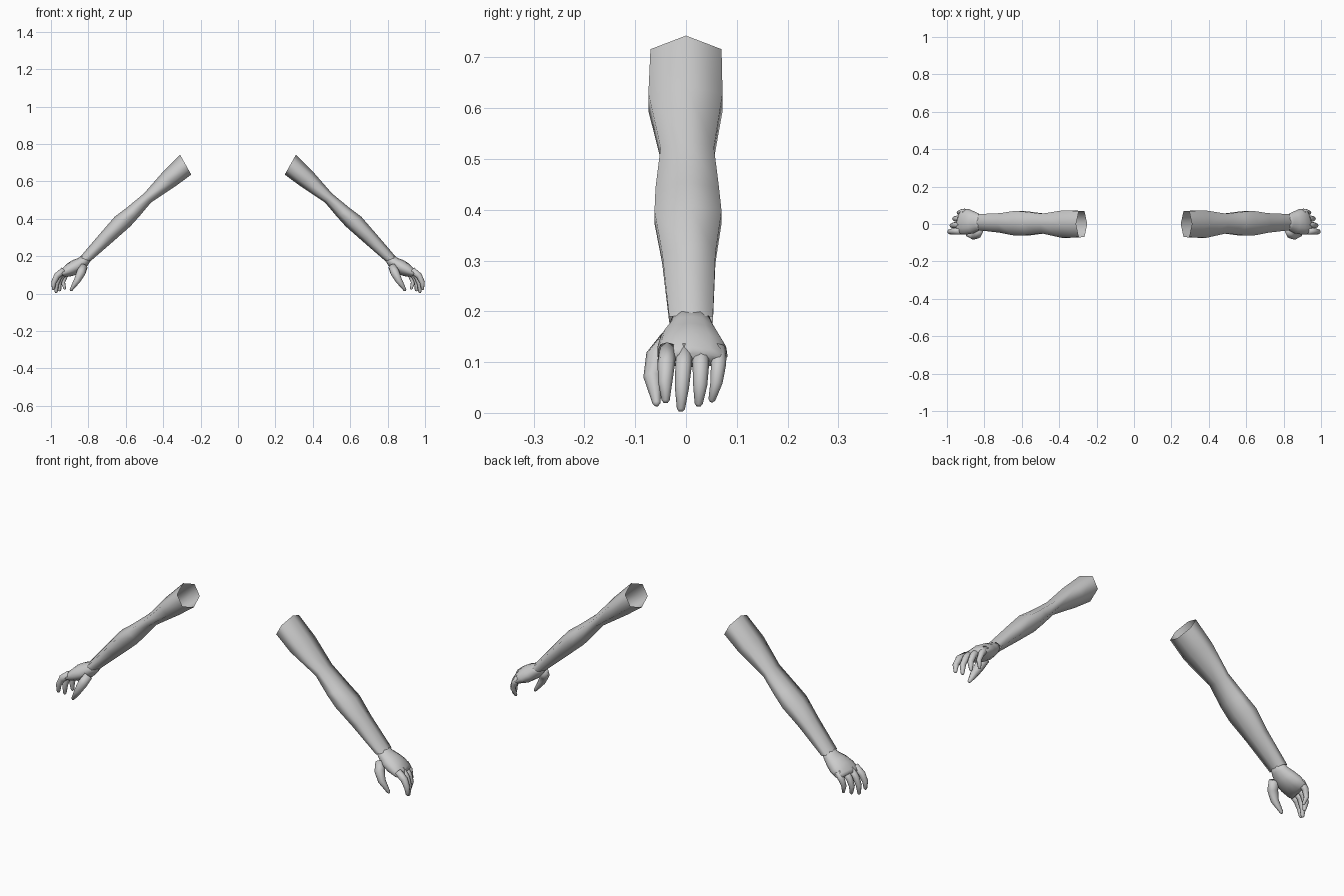
import bpy, bmesh, math
from mathutils import Vector

if "Cube" in bpy.data.objects:
    bpy.data.objects.remove(bpy.data.objects["Cube"])

skin = bpy.data.materials.new("plain grey")
skin.diffuse_color = (0.6, 0.6, 0.6, 1)
skin.use_nodes = True
skin.node_tree.nodes["Principled BSDF"].inputs["Base Color"].default_value = skin.diffuse_color


def loft(name, rings, cap_start=False, cap_end=False):
    """Skin a list of equal-sized point rings and mirror it to the other side."""
    bm = bmesh.new()
    loops = [[bm.verts.new(p) for p in ring] for ring in rings]
    n = len(loops[0])
    for a, b in zip(loops, loops[1:]):
        for i in range(n):
            j = (i + 1) % n
            bm.faces.new((a[i], a[j], b[j], b[i]))
    if cap_start:
        bm.faces.new(loops[0][::-1])
    if cap_end:
        bm.faces.new(loops[-1])
    bmesh.ops.recalc_face_normals(bm, faces=bm.faces)
    for f in bm.faces:
        f.smooth = True
    mesh = bpy.data.meshes.new(name)
    bm.to_mesh(mesh)
    bm.free()
    mesh.materials.append(skin)
    ob = bpy.data.objects.new(name, mesh)
    bpy.context.collection.objects.link(ob)
    mod = ob.modifiers.new("mirror", 'MIRROR')
    mod.use_mirror_merge = False
    return ob


def section(tx, tz, bx, bz, y0, y1, sides, skew=0.0):
    """Closed ring between a top and a bottom point, y0..y1 wide."""
    ring = []
    widest = math.sin(math.pi / 3) if sides == 6 else 1
    for i in range(sides):
        a = math.tau * i / sides
        t = (1 - math.cos(a)) / 2
        y = (y0 + y1) / 2 + math.sin(a) / widest * (y1 - y0) / 2
        ring.append((tx + (bx - tx) * t - skew * (y + 0.03), y, tz + (bz - tz) * t))
    return ring


def digit(name, path, radii, sides=8):
    """Tapered finger with a rounded tip."""
    pts = [Vector(p) for p in path]
    radii = list(radii)
    end = (pts[-1] - pts[-2]).normalized()
    pts.append(pts[-1] + end * radii[-1] * 0.65)
    radii.append(radii[-1] * 0.5)
    rings = []
    for i, (p, r) in enumerate(zip(pts, radii)):
        d = (pts[min(i + 1, len(pts) - 1)] - pts[max(i - 1, 0)]).normalized()
        u = d.cross(Vector((0, 1, 0))).normalized()
        v = d.cross(u)
        rings.append([p + r * (math.cos(math.tau * k / sides) * u
                               + math.sin(math.tau * k / sides) * v)
                      for k in range(sides)])
    return loft(name, rings, cap_start=True, cap_end=True)


# Six-sided arm, open at the shoulder: top x,z, bottom x,z, y range
arm = [
    (0.31, 0.743, 0.25, 0.636, -0.07, 0.07),
    (0.405, 0.647, 0.33, 0.577, -0.074, 0.072),
    (0.503, 0.535, 0.465, 0.487, -0.050, 0.055),
    (0.60, 0.455, 0.53, 0.41, -0.060, 0.065),
    (0.66, 0.41, 0.575, 0.36, -0.062, 0.07),
    (0.733, 0.326, 0.66, 0.285, -0.047, 0.058),
    (0.845, 0.195, 0.79, 0.172, -0.033, 0.053),
]
loft("arm", [section(*s, 6) for s in arm])

# Palm, starting inside the wrist
palm = [
    (0.83, 0.205, 0.787, 0.18, -0.026, 0.045, 0),
    (0.855, 0.19, 0.80, 0.155, -0.034, 0.054, 0),
    (0.89, 0.177, 0.828, 0.125, -0.05, 0.067, 0.05),
    (0.92, 0.16, 0.865, 0.102, -0.056, 0.079, 0.12),
    (0.95, 0.132, 0.91, 0.090, -0.056, 0.082, 0.2),
    (0.957, 0.116, 0.93, 0.09, -0.05, 0.076, 0.2),
]
loft("palm", [section(*s[:6], 12, s[6]) for s in palm], True, True)

# Fingers and thumb
digit("index_finger", [(0.93, -0.037, 0.125), (0.968, -0.039, 0.095),
                       (0.985, -0.041, 0.06), (0.987, -0.040, 0.025)],
      (0.018, 0.017, 0.014, 0.008))
digit("middle_finger", [(0.925, -0.004, 0.125), (0.957, -0.005, 0.09),
                        (0.972, -0.008, 0.05), (0.972, -0.010, 0.008)],
      (0.018, 0.016, 0.014, 0.008))
digit("ring_finger", [(0.915, 0.028, 0.125), (0.945, 0.029, 0.09),
                      (0.958, 0.028, 0.055), (0.953, 0.025, 0.018)],
      (0.018, 0.016, 0.014, 0.008))
digit("little_finger", [(0.90, 0.062, 0.125), (0.925, 0.064, 0.095),
                        (0.936, 0.060, 0.06), (0.926, 0.051, 0.026)],
      (0.018, 0.015, 0.012, 0.007))
digit("thumb", [(0.825, -0.03, 0.145), (0.84, -0.056, 0.11),
                (0.86, -0.066, 0.07), (0.893, -0.058, 0.019)],
      (0.022, 0.024, 0.018, 0.008))
